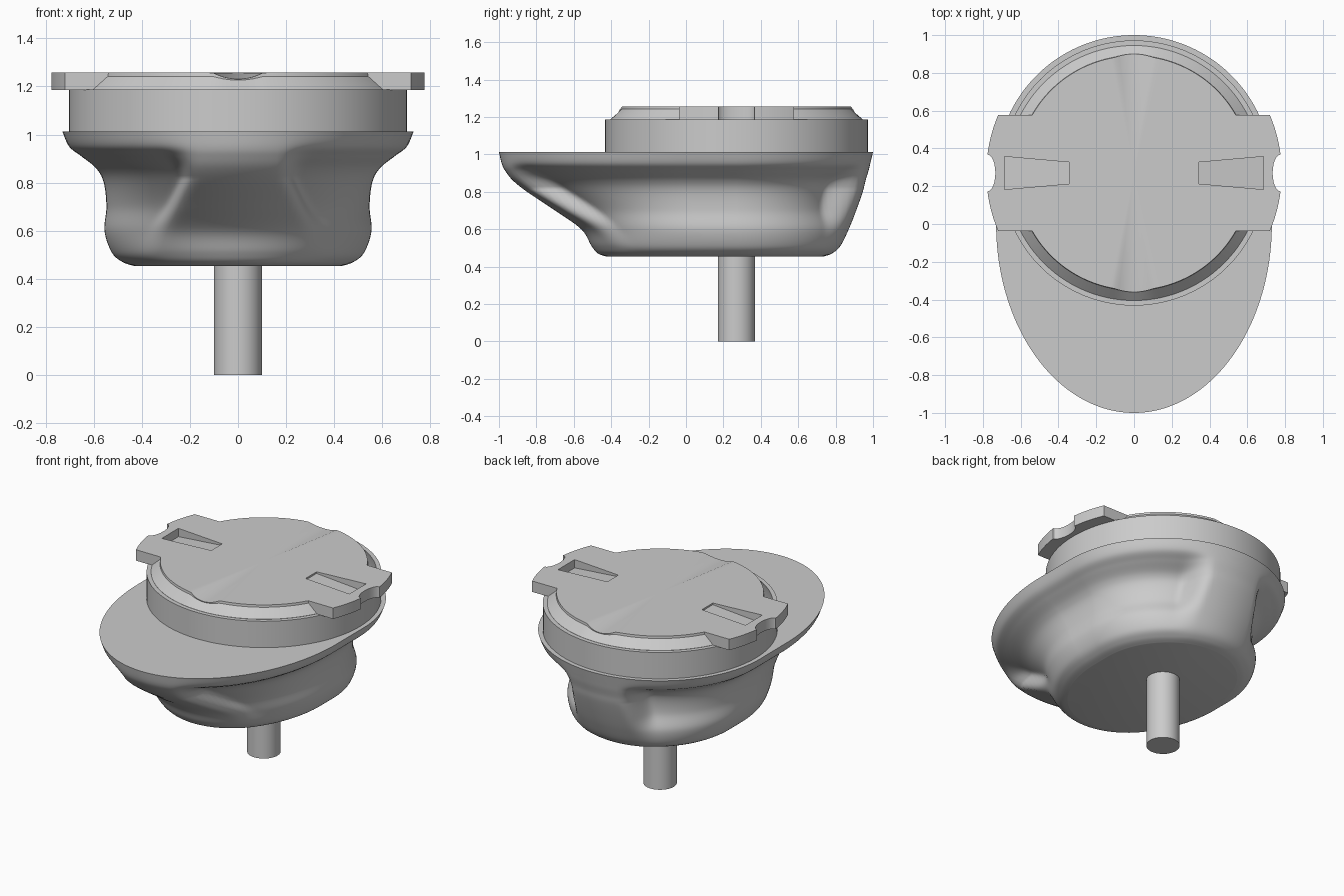
import bpy, bmesh, math
from mathutils import Vector

cube = bpy.data.objects.get("Cube")
if cube:
    bpy.data.objects.remove(cube, do_unlink=True)

CY = 0.27      # y of the shared vertical axis
TAU = math.tau
grey = bpy.data.materials.new("plain grey")
grey.use_nodes = True
grey.diffuse_color = (0.6, 0.6, 0.6, 1)
grey.node_tree.nodes["Principled BSDF"].inputs["Base Color"].default_value = (0.6, 0.6, 0.6, 1)


def smooth(ob, angle):
    bpy.ops.object.select_all(action='DESELECT')
    ob.select_set(True)
    bpy.context.view_layer.objects.active = ob
    bpy.ops.object.shade_smooth_by_angle(angle=math.radians(angle))


def finish(name, bm, angle=35):
    bmesh.ops.recalc_face_normals(bm, faces=bm.faces)
    mesh = bpy.data.meshes.new(name)
    bm.to_mesh(mesh)
    bm.free()
    ob = bpy.data.objects.new(name, mesh)
    bpy.context.collection.objects.link(ob)
    mesh.materials.append(grey)
    smooth(ob, angle)
    return ob


def loft(name, rings, angle=35, fan=None):
    """Skin closed rings of points; the last ring may fan to a point."""
    bm = bmesh.new()
    loops = [[bm.verts.new(p) for p in ring] for ring in rings]
    n = len(loops[0])
    for a, b in zip(loops, loops[1:]):
        for i in range(n):
            j = (i + 1) % n
            bm.faces.new((a[i], a[j], b[j], b[i]))
    bm.faces.new(loops[0])
    if fan:
        tip = bm.verts.new(fan)
        for i in range(n):
            bm.faces.new((loops[-1][i], loops[-1][(i + 1) % n], tip))
    else:
        bm.faces.new(loops[-1])
    return finish(name, bm, angle)


def circle(r, z, n=96):
    return [(r * math.cos(TAU * i / n), CY + r * math.sin(TAU * i / n), z) for i in range(n)]


def smoothstep(a, b, x):
    t = min(1, max(0, (x - a) / (b - a)))
    return t * t * (3 - 2 * t)


# Body: round back, elliptical front, with a hollow swept along each flank
# columns: height, front reach, back reach, half width, hollowed half width
KEYS = [(0.453, 0.69, 0.46, 0.43, 0.43), (0.47, 0.74, 0.51, 0.485, 0.48),
        (0.51, 0.775, 0.555, 0.53, 0.525), (0.6, 0.83, 0.60, 0.585, 0.555),
        (0.7, 0.97, 0.64, 0.635, 0.547), (0.8, 1.12, 0.675, 0.67, 0.558),
        (0.86, 1.195, 0.69, 0.69, 0.59), (0.91, 1.235, 0.705, 0.70, 0.652),
        (0.95, 1.255, 0.715, 0.71, 0.702), (1.013, 1.27, 0.73, 0.73, 0.73)]


def section(u):
    k = min(int(u), len(KEYS) - 2)
    t = u - k
    p = [KEYS[min(max(k + d, 0), len(KEYS) - 1)] for d in (-1, 0, 1, 2)]
    return [b + 0.5 * t * (c - a + t * (2*a - 5*b + 4*c - d + t * (3*b - a - 3*c + d)))
            for a, b, c, d in zip(*p)]


body_rings = []
for s in range(64):
    z, front, back, wide, hollow = section(s / 63 * (len(KEYS) - 1))
    shift = 0.12 + 0.15 * smoothstep(0.45, 0.95, z)   # straight run at the sides
    fade = 0.9 * max(0, 0.82 - z)                     # hollow tapers off lower down
    ring = []
    for i in range(160):
        a = TAU * i / 160
        c, sn = math.cos(a), math.sin(a)
        if i > 80:
            reach, mid = front - shift, CY - shift
            mask = smoothstep(0.25 + fade, 0.5 + fade, abs(c))
        else:
            reach, mid = back, CY
            mask = smoothstep(0.25 + fade / 3, 0.5 + fade / 3, abs(c))
        normal = Vector((c / wide, sn / reach)).normalized()
        depth = mask * (wide - hollow) * (1 + 0.3 * abs(normal.y))
        ring.append((wide * c - depth * normal.x, mid + reach * sn - depth * normal.y, z))
    body_rings.append(ring)
loft("body", body_rings, 50)

# Stem and collar
loft("stem", [circle(0.1, 0, 48), circle(0.1, 0.47, 48)])
loft("collar", [circle(0.702, 1.0), circle(0.702, 1.187)])


# Cap: bevelled disc with a shallow scoop at the front and the back
def lip(r, z, depth):
    ring = []
    for i in range(192):
        a = TAU * i / 192
        off = abs(math.acos(min(1, abs(math.sin(a)))))
        dip = max(0, 1 - (off / 0.17) ** 2)
        rr = r + 0.4 * depth * dip
        ring.append((rr * math.cos(a), CY + rr * math.sin(a), z - depth * dip))
    return ring


TOP = 1.257
cap = loft("cap", [lip(0.675, 1.17, 0), lip(0.675, 1.188, 0), lip(0.622, 1.242, 0.016),
                   lip(0.62, TOP, 0.026)], 25, fan=(0, CY, TOP))


# Side tabs: arc-edged plates with a round finger notch
def tab(side):
    R, half = 0.782, 0.307
    a0, a1 = 0.125, math.asin(half / R)
    upper = [(R * math.cos(a0 + (a1 - a0) * i / 8), R * math.sin(a0 + (a1 - a0) * i / 8))
             for i in range(9)]
    notch = []
    for i in range(1, 12):
        b = math.pi * (i / 12 - 0.5)
        notch.append((0.776 - 0.042 * math.cos(b), 0.098 * math.sin(b)))
    edge = [(x, -y) for x, y in reversed(upper)] + notch + upper
    outline = [(0.3, -half)] + edge + [(0.3, half)]
    return loft("tab", [[(side * x, CY + y, z) for x, y in outline] for z in (1.185, TOP)], 30)


# Wedge pockets cut through the tabs into the cap
def pocket(side):
    bm = bmesh.new()
    corners = [(0.345, -0.057), (0.685, -0.087), (0.685, 0.087), (0.345, 0.057)]
    low = [bm.verts.new((side * x, CY + y, 1.246 if x < 0.5 else 1.202)) for x, y in corners]
    top = [bm.verts.new((side * x, CY + y, 1.3)) for x, y in corners]
    bm.faces.new(low)
    bm.faces.new(top)
    for i in range(4):
        j = (i + 1) % 4
        bm.faces.new((low[i], low[j], top[j], top[i]))
    return finish("pocket_cutter", bm)


def combine(ob, other, operation):
    mod = ob.modifiers.new("combine", 'BOOLEAN')
    mod.operation = operation
    mod.solver = 'EXACT'
    mod.object = other
    bpy.context.view_layer.objects.active = ob
    bpy.ops.object.modifier_apply(modifier=mod.name)
    bpy.data.objects.remove(other, do_unlink=True)


for side in (1, -1):
    combine(cap, tab(side), 'UNION')
    combine(cap, pocket(side), 'DIFFERENCE')
smooth(cap, 25)
